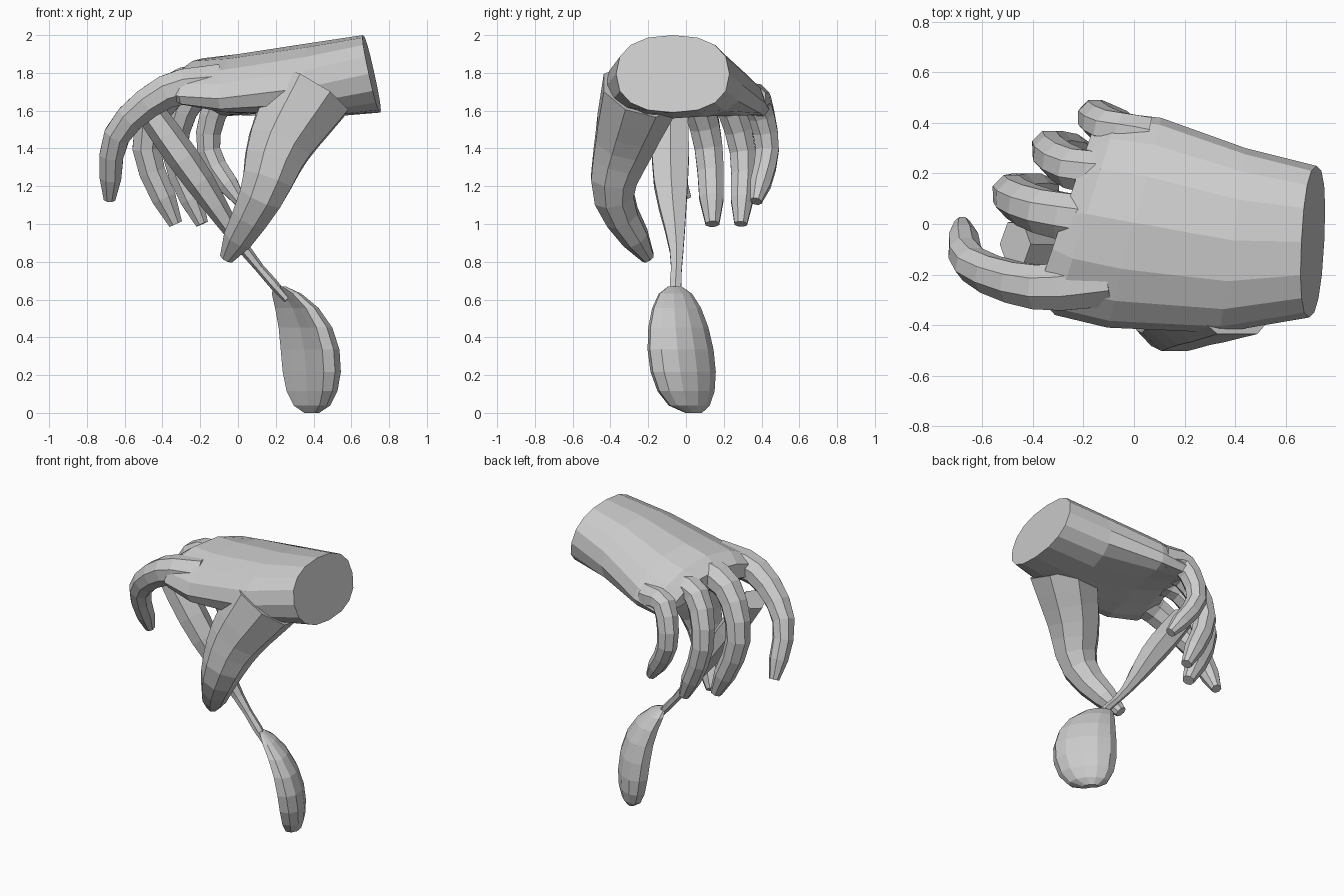
import bpy, bmesh
from math import sin, cos, pi, copysign
from mathutils import Vector

if "Cube" in bpy.data.objects:
    bpy.data.objects.remove(bpy.data.objects["Cube"])


def loft(name, rings):
    """Closed mesh skinned over equal-sized rings of points."""
    bm = bmesh.new()
    rows = [[bm.verts.new(p) for p in ring] for ring in rings]
    n = len(rows[0])
    for a, b in zip(rows, rows[1:]):
        for i in range(n):
            j = (i + 1) % n
            bm.faces.new((a[i], a[j], b[j], b[i]))
    bm.faces.new(rows[0])
    bm.faces.new(rows[-1])
    bmesh.ops.recalc_face_normals(bm, faces=bm.faces)
    mesh = bpy.data.meshes.new(name)
    bm.to_mesh(mesh)
    bm.free()
    ob = bpy.data.objects.new(name, mesh)
    bpy.context.collection.objects.link(ob)
    return ob


def smooth_path(points, steps):
    """Catmull-Rom curve through the points."""
    p = [Vector(q) for q in points]
    p = [2 * p[0] - p[1]] + p + [2 * p[-1] - p[-2]]
    out = []
    for a, b, c, d in zip(p, p[1:], p[2:], p[3:]):
        for k in range(steps):
            t = k / steps
            out.append(b + .5 * t * (c - a + t * (2 * a - 5 * b + 4 * c - d
                                                  + t * (3 * (b - c) + d - a))))
    return out + [p[-2]]


def tube(name, points, r0, r1, sides=8, wave=0, flat=1):
    """Tapered limb with a blunt tip; wave swells the first half."""
    pts = smooth_path(points, 3)
    last = len(pts) - 1
    rings = []
    for i, p in enumerate(pts):
        u = i / last
        r = r0 + (r1 - r0) * u + wave * sin(2 * pi * u)
        if i == last:
            r *= .6
        t = (pts[min(i + 1, last)] - pts[max(i - 1, 0)]).normalized()
        depth = t.cross(Vector((0, 1, 0))).normalized()
        wide = depth.cross(t)
        angles = [2 * pi * (k + .5) / sides for k in range(sides)]
        rings.append([p + r * (wide * cos(a) + depth * flat * sin(a)) for a in angles])
    return loft(name, rings)


def power(v, e):
    return copysign(abs(v) ** e, v)


# Palm: arched sections from the wrist to the slanted knuckle line
# (x, y min, y max, z top, z bottom)
sections = [(.71, -.37, .23, 2.0, 1.59), (.4, -.43, .3, 1.96, 1.56),
            (0, -.41, .42, 1.9, 1.6), (-.2, -.36, .44, 1.88, 1.64),
            (-.29, -.28, .37, 1.81, 1.7)]
rings = []
for k, (x, y0, y1, top, bottom) in enumerate(sections):
    s = .71 - x
    ring = []
    for i in range(16):
        a = 2 * pi * i / 16
        y = (y0 + y1) / 2 + (y1 - y0) / 2 * power(cos(a), .85)
        z = (top + bottom) / 2 + (top - bottom) / 2 * power(sin(a), .85)
        lean = (1.8 - z) * .22 if k == 0 else 0
        slant = .05 + .29 * s
        ring.append((x + slant * y + lean, y, z - .8 * s * (y + .02) ** 2))
    rings.append(ring)
hand = loft("hand", rings)

# Fingers and thumb, merged into the palm
digits = [
    tube("index_finger", [(-.1, -.22, 1.74), (-.38, -.25, 1.7),
                          (-.64, -.16, 1.47), (-.68, 0, 1.13)], .115, .055),
    tube("middle_finger", [(-.1, 0, 1.76), (-.36, .05, 1.7),
                           (-.485, .12, 1.4), (-.33, .14, 1)], .11, .065),
    tube("ring_finger", [(-.02, .19, 1.71), (-.24, .22, 1.68),
                         (-.335, .3, 1.38), (-.19, .29, 1)], .1, .06),
    tube("little_finger", [(.05, .34, 1.66), (-.1, .38, 1.64),
                           (-.155, .43, 1.39), (.01, .37, 1.12)], .09, .055),
    tube("thumb", [(.38, -.24, 1.7), (.22, -.33, 1.42),
                   (.12, -.38, 1.14), (-.06, -.2, .82)], .22, .06, flat=1.1),
]
bpy.context.view_layer.objects.active = hand
hand.select_set(True)
for part in digits:
    union = hand.modifiers.new("merge", 'BOOLEAN')
    union.operation = 'UNION'
    union.solver = 'EXACT'
    union.object = part
    bpy.ops.object.modifier_apply(modifier="merge")
    bpy.data.objects.remove(part)

# Spoon handle, broad at the top and pinched at the neck
tube("spoon_handle", [(-.47, -.08, 1.6), (-.2, -.08, 1.22),
                      (.04, -.05, .86), (.26, -.06, .6)], .1, .045, 6, .025, .75)

# Spoon bowl: egg-shaped outline with one side dished
wide = Vector((-.62, .78, 0))
front = Vector((-.78, -.62, 0))
rings = []
for k in range(9):
    th = pi * (.05 + .9 * k / 8)
    h = (cos(th) / cos(.05 * pi) + 1) / 2
    centre = Vector((.39 - .17 * h ** 4, .04 - .1 * h ** .5, .67 * h))
    w = .205 * sin(th) ** .8 * (1 - .12 * cos(th))
    ring = []
    for i in range(12):
        a = 2 * pi * i / 12
        s = sin(a)
        dish = s if s < 0 else s * (1.5 - 1.2 * s)
        ring.append(centre + wide * w * cos(a) + front * .6 * w * dish)
    rings.append(ring)
loft("spoon_bowl", rings)
